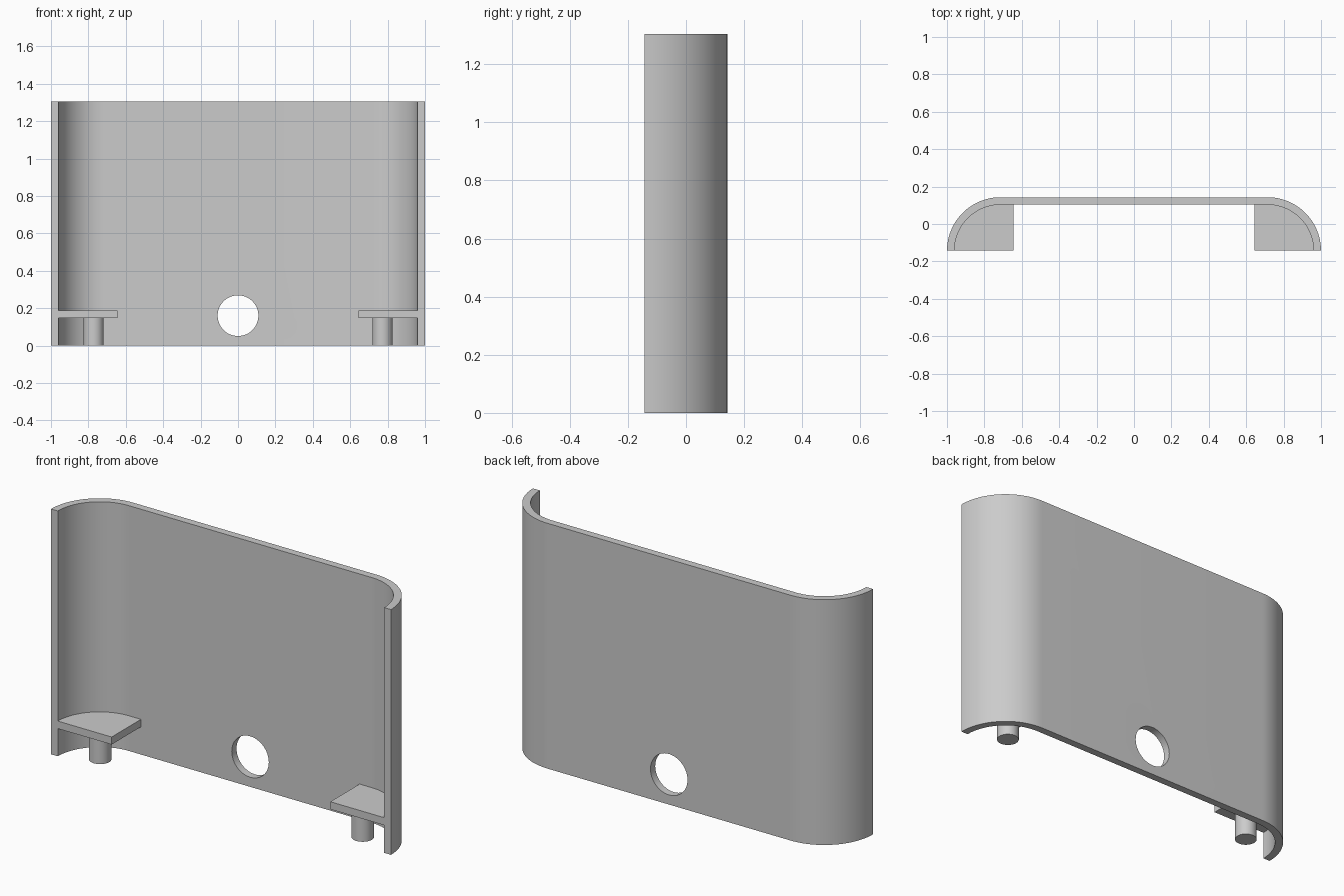
import bpy, bmesh, math
from mathutils import Matrix

old = bpy.data.objects.get("Cube")
if old:
    bpy.data.objects.remove(old, do_unlink=True)

HEIGHT = 1.304
FRONT = -0.143          # y of the open front edge
CORNER_X = 0.714        # centre of the rounded corners
OUTER, INNER = 0.286, 0.246
SHELF_Z, SHELF_T = 0.147, 0.04

grey = bpy.data.materials.new("plain grey")
grey.diffuse_color = (0.6, 0.6, 0.6, 1)
grey.use_nodes = True
grey.node_tree.nodes["Principled BSDF"].inputs["Base Color"].default_value = (0.6, 0.6, 0.6, 1)


def add_object(name, bm):
    bmesh.ops.recalc_face_normals(bm, faces=bm.faces)
    mesh = bpy.data.meshes.new(name)
    bm.to_mesh(mesh)
    bm.free()
    mesh.materials.append(grey)
    obj = bpy.data.objects.new(name, mesh)
    bpy.context.collection.objects.link(obj)
    return obj


def prism(name, outline, z, height):
    """Extrude a closed xy outline upwards."""
    bm = bmesh.new()
    face = bm.faces.new([bm.verts.new((x, y, z)) for x, y in outline])
    top = bmesh.ops.extrude_face_region(bm, geom=[face])["geom"]
    bmesh.ops.translate(bm, vec=(0, 0, height),
                        verts=[v for v in top if isinstance(v, bmesh.types.BMVert)])
    return add_object(name, bm)


def cylinder(name, radius, depth, matrix):
    bm = bmesh.new()
    bmesh.ops.create_cone(bm, cap_ends=True, segments=48, radius1=radius,
                          radius2=radius, depth=depth, matrix=matrix)
    return add_object(name, bm)


def smooth(obj):
    bpy.ops.object.select_all(action="DESELECT")
    obj.select_set(True)
    bpy.context.view_layer.objects.active = obj
    bpy.ops.object.shade_smooth_by_angle(angle=math.radians(30))


def corner(radius, steps=24):
    """Quarter arc from the right front edge round to the back."""
    angles = [math.pi / 2 * i / steps for i in range(steps + 1)]
    return [(CORNER_X + radius * math.cos(a), FRONT + radius * math.sin(a)) for a in angles]


def mirrored(points):
    return [(-x, y) for x, y in reversed(points)]


# Curved wall
outer, inner = corner(OUTER), corner(INNER)
profile = outer + mirrored(outer) + list(reversed(inner + mirrored(inner)))
wall = prism("curved_wall", profile, 0, HEIGHT)

# Round hole through the wall
cutter = cylinder("hole_cutter", 0.109, 0.2,
                  Matrix.Translation((0, 0.12, 0.16)) @ Matrix.Rotation(math.pi / 2, 4, "X"))
cutter.hide_render = True
cut = wall.modifiers.new("hole", "BOOLEAN")
cut.operation, cut.solver, cut.object = "DIFFERENCE", "EXACT", cutter
bpy.context.view_layer.objects.active = wall
bpy.ops.object.modifier_apply(modifier=cut.name)
bpy.data.objects.remove(cutter, do_unlink=True)
smooth(wall)

# Corner shelves with a peg below each
for side, sign in (("left", 1), ("right", -1)):
    arc = corner(INNER + 0.002)
    outline = [(0.643, FRONT)] + arc + [(0.643, arc[-1][1])]
    prism(side + "_shelf", [(sign * x, y) for x, y in outline], SHELF_Z, SHELF_T)
    depth = SHELF_Z + 0.01
    smooth(cylinder(side + "_peg", 0.054, depth,
                    Matrix.Translation((sign * 0.772, -0.055, depth / 2))))
